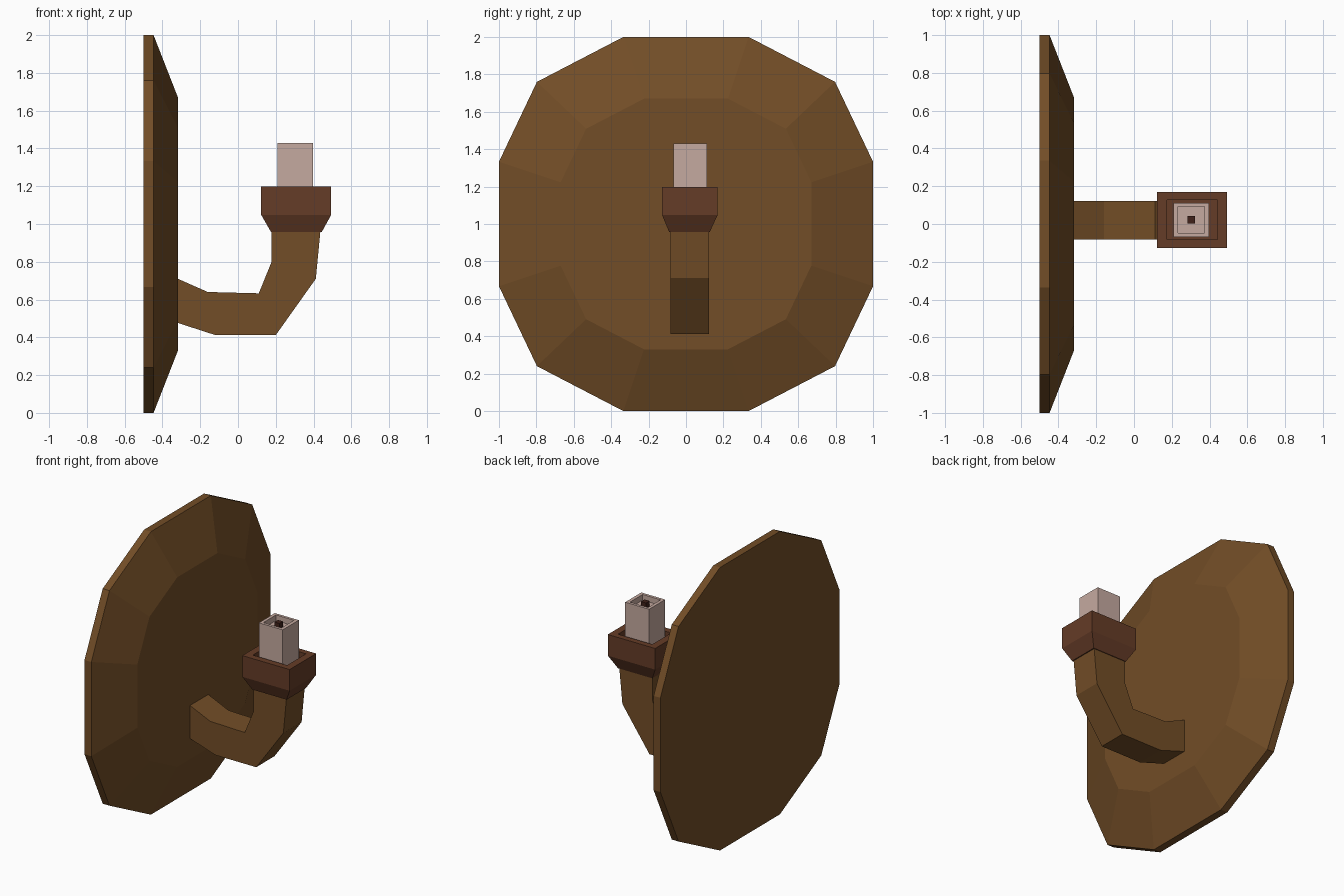
import bpy
import bmesh

if "Cube" in bpy.data.objects:
    bpy.data.objects.remove(bpy.data.objects["Cube"])


def material(name, rgb):
    m = bpy.data.materials.new(name)
    m.diffuse_color = (*rgb, 1)
    m.use_nodes = True
    m.node_tree.nodes["Principled BSDF"].inputs["Base Color"].default_value = m.diffuse_color
    return m


def loft(name, rings, mat):
    """Skin a series of equal-length rings and cap both ends."""
    bm = bmesh.new()
    vs = [[bm.verts.new(p) for p in r] for r in rings]
    n = len(vs[0])
    for a, b in zip(vs, vs[1:]):
        for i in range(n):
            j = (i + 1) % n
            bm.faces.new((a[i], a[j], b[j], b[i]))
    bm.faces.new(vs[0][::-1])
    bm.faces.new(vs[-1])
    bmesh.ops.recalc_face_normals(bm, faces=bm.faces)
    me = bpy.data.meshes.new(name)
    bm.to_mesh(me)
    bm.free()
    me.materials.append(mat)
    ob = bpy.data.objects.new(name, me)
    bpy.context.collection.objects.link(ob)
    return ob


def rect(x0, x1, y0, y1, z):
    return [(x0, y0, z), (x1, y0, z), (x1, y1, z), (x0, y1, z)]


wood = material("wood", (0.17, 0.075, 0.02))
holder = material("dark_wood", (0.13, 0.045, 0.02))
wax = material("wax", (0.56, 0.40, 0.35))
char = material("wick", (0.05, 0.015, 0.01))

# Twelve-sided wall plate with a sloped front edge
quarter = [(0.335, 1.0), (0.797, 0.76), (1.0, 0.333)]
half = quarter + [(y, -z) for y, z in reversed(quarter)]
outline = half + [(-y, z) for y, z in reversed(half)]


def plate_ring(x, s):
    return [(x, y * s, 1 + z * s) for y, z in outline]


loft("wall_plate", [plate_ring(-0.5, 1), plate_ring(-0.447, 1),
                    plate_ring(-0.318, 0.67)], wood)

# Bent square arm: inner (upper) and outer (lower) edge points in x, z
inner = [(-0.33, 0.715), (-0.16, 0.64), (0.11, 0.633), (0.178, 0.80), (0.178, 0.97)]
outer = [(-0.33, 0.48), (-0.12, 0.412), (0.2, 0.412), (0.412, 0.71), (0.437, 0.97)]
y0, y1 = -0.082, 0.122
loft("arm", [[(a, y0, b), (a, y1, b), (c, y1, d), (c, y0, d)]
             for (a, b), (c, d) in zip(inner, outer)], wood)

# Candle cup with flared base and recessed top
loft("candle_cup", [rect(0.175, 0.443, -0.09, 0.127, 0.957),
                    rect(0.123, 0.493, -0.128, 0.169, 1.048),
                    rect(0.123, 0.493, -0.128, 0.169, 1.198),
                    rect(0.174, 0.442, -0.083, 0.128, 1.198),
                    rect(0.174, 0.442, -0.083, 0.128, 1.13)], holder)

# Candle with hollowed top
loft("candle", [rect(0.21, 0.397, -0.068, 0.112, 1.12),
                rect(0.21, 0.397, -0.068, 0.112, 1.43),
                rect(0.232, 0.373, -0.048, 0.093, 1.43),
                rect(0.232, 0.373, -0.048, 0.093, 1.39)], wax)

# Wick
loft("wick", [rect(0.283, 0.322, 0.003, 0.042, 1.385),
              rect(0.283, 0.322, 0.003, 0.042, 1.428)], char)
